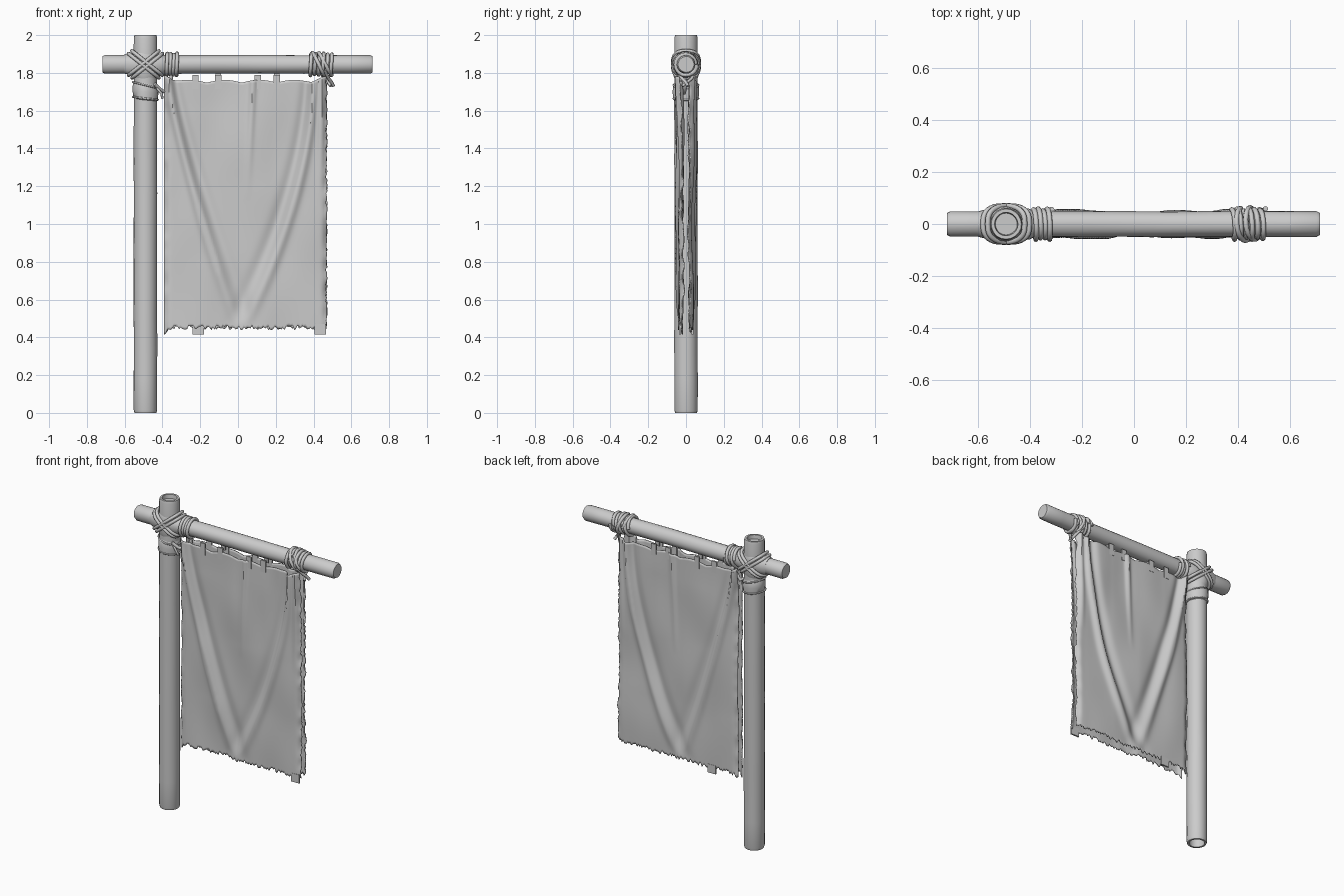
import bpy, bmesh, math, random
from mathutils import Vector, noise

random.seed(4)
cube = bpy.data.objects.get("Cube")
if cube:
    bpy.data.objects.remove(cube, do_unlink=True)

grey = bpy.data.materials.new("plain grey")
grey.use_nodes = True
tone = (0.6, 0.6, 0.6, 1)
grey.diffuse_color = tone
grey.node_tree.nodes["Principled BSDF"].inputs["Base Color"].default_value = tone

POST_X, BEAM_Z, POST_R, BEAM_R = -0.49, 1.845, 0.062, 0.049


def finish(name, bm, smooth=True):
    bmesh.ops.recalc_face_normals(bm, faces=bm.faces)
    mesh = bpy.data.meshes.new(name)
    bm.to_mesh(mesh)
    bm.free()
    obj = bpy.data.objects.new(name, mesh)
    bpy.context.collection.objects.link(obj)
    mesh.materials.append(grey)
    if smooth:
        bpy.ops.object.select_all(action='DESELECT')
        obj.select_set(True)
        bpy.context.view_layer.objects.active = obj
        bpy.ops.object.shade_smooth_by_angle(angle=math.radians(40))
    return obj


def lathe(name, profile, place, sides=20, wobble=0.0):
    """Rings of (radius, distance along axis), placed by a mapping function."""
    bm = bmesh.new()
    rings = []
    for r, h in profile:
        ring = []
        for i in range(sides):
            a = math.tau * i / sides
            rr = r * (1 + wobble * noise.noise(Vector((math.cos(a), math.sin(a), h * 4))))
            ring.append(bm.verts.new(place(rr * math.cos(a), rr * math.sin(a), h)))
        rings.append(ring)
    for lo, hi in zip(rings, rings[1:]):
        for i in range(sides):
            j = (i + 1) % sides
            bm.faces.new((lo[i], lo[j], hi[j], hi[i]))
    bm.faces.new(rings[0])
    bm.faces.new(rings[-1])
    return finish(name, bm)


def rope(name, points, radius=0.009, cyclic=False):
    curve = bpy.data.curves.new(name, 'CURVE')
    curve.dimensions = '3D'
    curve.bevel_depth = radius
    curve.bevel_resolution = 2
    curve.use_fill_caps = True
    spline = curve.splines.new('POLY')
    spline.points.add(len(points) - 1)
    for p, co in zip(spline.points, points):
        p.co = (*co, 1)
    spline.use_cyclic_u = cyclic
    spline.use_smooth = True
    curve.materials.append(grey)
    obj = bpy.data.objects.new(name, curve)
    bpy.context.collection.objects.link(obj)


def upright(a, b, h):
    return (POST_X + a, b, h)


def sideways(a, b, h):
    return (h, a, BEAM_Z + b)


# Hollow-ended post
body = [(POST_R, 0.015 + 1.97 * i / 12) for i in range(13)]
lathe("post", [(0.046, 0.07), (0.046, 0), (0.058, 0)] + body
      + [(0.058, 2), (0.045, 2), (0.042, 1.975)], upright, wobble=0.03)

# Cross beam with rounded ends
body = [(BEAM_R, -0.705 + 1.405 * i / 12) for i in range(13)]
lathe("cross_beam", [(0.042, -0.718)] + body + [(0.042, 0.713)], sideways, wobble=0.05)


# Rope coils round the beam
def beam_coil(name, x0, x1, turns, r, tilt):
    pts = []
    n = turns * 20
    for i in range(n + 1):
        a = math.tau * i / 20
        rr = r + 0.004 * math.sin(a * 0.37)
        x = x0 + (x1 - x0) * i / n + tilt * math.sin(a)
        pts.append((x, rr * math.cos(a), BEAM_Z + rr * math.sin(a)))
    rope(name, pts, 0.01)


beam_coil("left_coil", -0.385, -0.315, 4, 0.055, 0.006)
beam_coil("right_coil", 0.375, 0.505, 6, 0.055, 0.008)
beam_coil("right_coil_crossing", 0.41, 0.48, 2, 0.06, -0.025)

# Crossed lashing where post and beam meet
for side in (-1, 1):
    for off in (-0.009, 0.009):
        pts = []
        for i in range(32):
            a = math.tau * i / 32
            c, s = math.cos(a), math.sin(a)
            u = 0.08 * math.copysign(abs(c) ** 0.8, c)
            y = 0.07 * math.copysign(abs(s) ** 0.7, s)
            pts.append((POST_X + side * u + off, y, BEAM_Z + u * 0.8 - off * side * 0.8))
        rope("cross_lashing", pts, 0.01, True)

# Cloth wrapping swollen around the joint
lathe("joint_wrap_beam", [(0.05, -0.6), (0.056, -0.58), (0.064, -0.53), (0.064, -0.44),
                          (0.057, -0.4), (0.05, -0.385)], sideways, wobble=0.12)
lathe("joint_wrap_post", [(0.06, 1.765), (0.069, 1.79), (0.073, 1.84), (0.069, 1.89),
                          (0.06, 1.91)], upright, wobble=0.1)


# Sloping band and ties round the post
def slanted(a, b, h):
    return (POST_X + a, b, h - 0.12 * a)


lathe("post_band", [(0.06, 1.655), (0.066, 1.66), (0.07, 1.7), (0.067, 1.735), (0.06, 1.75)],
      slanted, wobble=0.08)
for z, slope in ((1.665, -0.12), (1.735, -0.25)):
    rope("post_tie", [(POST_X + 0.066 * math.cos(a), 0.066 * math.sin(a),
                       z + 0.066 * slope * math.cos(a))
                      for a in [math.tau * i / 24 for i in range(24)]], 0.005, True)
rope("corner_tie", [(-0.44, -0.05, 1.74), (-0.41, -0.03, 1.71), (-0.38, -0.01, 1.695),
                    (-0.36, 0.0, 1.74), (-0.35, -0.01, 1.8)], 0.011)
rope("left_tie_end", [(-0.43, -0.045, 1.72), (-0.405, -0.05, 1.69), (-0.4, -0.04, 1.665)], 0.007)
rope("right_tie", [(0.46, -0.05, 1.81), (0.48, -0.02, 1.77), (0.495, 0.0, 1.75),
                   (0.505, 0.01, 1.73)], 0.009)
rope("right_tie_end", [(0.44, 0.05, 1.81), (0.47, 0.03, 1.77), (0.49, -0.02, 1.73)], 0.008)

# Draped cloth: a front and a back sheet with ragged edges
LEFT, RIGHT, BOTTOM = -0.39, 0.47, 0.45


def crease(d, width):
    return math.exp(-(d / width) ** 2)


def drape(x, z, side):
    """Depth of a sheet; side is -1 for the front and 1 for the back."""
    t = max(0, min(1, (1.77 - z) / 1.3))
    xl = -0.37 + 0.36 * t ** 1.25
    xr = 0.40 - 0.36 * t ** 1.8
    fade = 1 - 0.7 * t ** 5
    wide = 0.019 + 0.016 * t
    out = 0.033
    for centre, inward in ((xl, 1), (xr, -1)):
        d = (x - centre) * inward
        out += fade * (0.021 * crease(d, wide) - 0.014 * crease(d - 2.2 * wide, wide * 1.3))
    upper = max(0, 1 - t * 2)
    out += 0.016 * upper * crease(x - 0.08 + 0.06 * t, 0.016)
    out += 0.016 * upper * crease(x - 0.445 + 0.03 * t, 0.015)
    out += 0.012 * noise.noise(Vector((x * 5, z * 2.5, side)))
    # The side edges curl towards each other
    edge = crease(x - RIGHT, 0.018) + crease(x - LEFT, 0.018)
    out -= edge * (0.014 + 0.012 * noise.noise(Vector((side * 3, x, z * 14))))
    return side * max(0.008, min(0.054, out))


def top_edge(x):
    sag = abs(math.sin((x - 0.02) * 17))
    return 1.748 + 0.015 * sag + 0.03 * crease(x - LEFT, 0.05) + 0.02 * crease(x - RIGHT, 0.06)


def sheet(name, side, cols=100, rows=90):
    bm = bmesh.new()
    fray = [random.uniform(-0.012, 0.014) for i in range(cols + 1)]
    grid = []
    for j in range(rows + 1):
        v = j / rows
        nick = random.choice((0, 0, 0.003, -0.004, -0.008))
        line = []
        for i in range(cols + 1):
            x = LEFT + (RIGHT - LEFT) * i / cols
            low = BOTTOM + fray[i] * (1 - v) - 0.03 * crease(x - LEFT, 0.012)
            z = low + (top_edge(x) - low) * v
            y = drape(x, z, side)
            if i == cols:
                x += nick
            line.append(bm.verts.new((x, y, z)))
        grid.append(line)
    for lo, hi in zip(grid, grid[1:]):
        for i in range(cols):
            bm.faces.new((lo[i], lo[i + 1], hi[i + 1], hi[i]))
    cloth = finish(name, bm)
    thick = cloth.modifiers.new("thickness", 'SOLIDIFY')
    thick.thickness = 0.006
    thick.offset = 0


sheet("front_cloth", -1)
sheet("back_cloth", 1)


# Small cloth strips: top loops and loose bottom scraps
def strip(name, x, z0, z1, width, y):
    bm = bmesh.new()
    bmesh.ops.create_cube(bm, size=1)
    for vert in bm.verts:
        vert.co = (x + vert.co.x * width, y + vert.co.y * 0.01,
                   (z0 + z1) / 2 + vert.co.z * (z1 - z0))
    finish(name, bm, False)


for side in (-1, 1):
    for x in (-0.225, -0.105, 0.105, 0.205):
        strip("top_loop", x, 1.715, 1.79, 0.034, drape(x, 1.75, side))
strip("loop_bridge", -0.105, 1.765, 1.812, 0.03, 0)
strip("loop_bridge", 0.205, 1.765, 1.812, 0.03, 0)
strip("back_scrap", -0.21, 0.415, 0.47, 0.06, drape(-0.21, 0.45, 1))
strip("front_scrap", 0.435, 0.415, 0.47, 0.06, drape(0.435, 0.45, -1))
